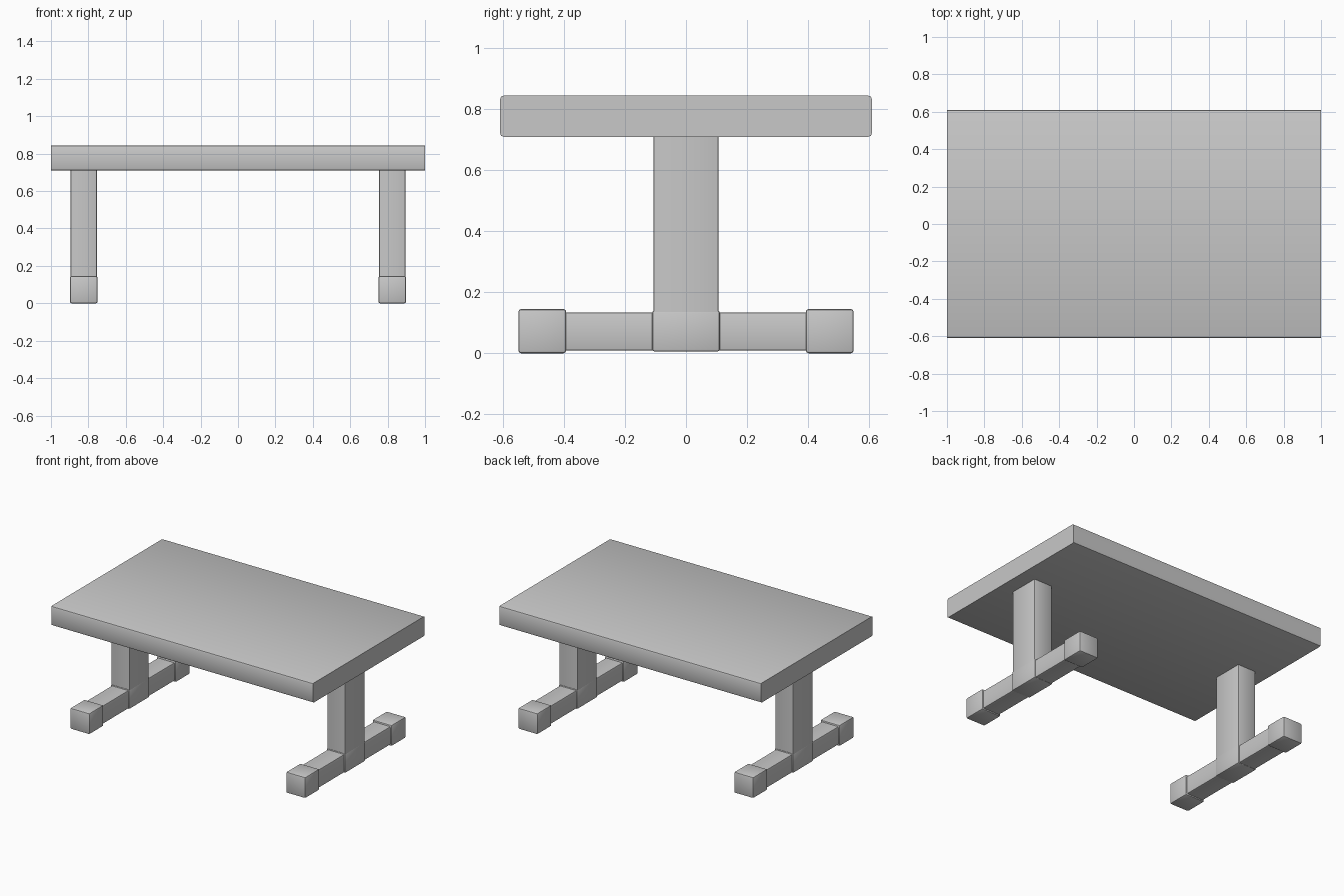
import bpy

if "Cube" in bpy.data.objects:
    bpy.data.objects.remove(bpy.data.objects["Cube"])

grey = bpy.data.materials.new("light_grey")
grey.diffuse_color = (0.58, 0.58, 0.58, 1)
grey.use_nodes = True
grey.node_tree.nodes["Principled BSDF"].inputs["Base Color"].default_value = grey.diffuse_color


def finish(obj, name):
    obj.name = name
    obj.data.materials.append(grey)
    bpy.ops.object.shade_smooth_by_angle()


def block(name, lo, hi, bevel, axis=None):
    """Box between two corners; bevels all edges, or only those along one axis."""
    size = [b - a for a, b in zip(lo, hi)]
    bpy.ops.mesh.primitive_cube_add(size=1, location=[(a + b) / 2 for a, b in zip(lo, hi)])
    obj = bpy.context.object
    obj.scale = size
    bpy.ops.object.transform_apply(location=False, rotation=False, scale=True)
    mod = obj.modifiers.new("soft_edges", "BEVEL")
    mod.width = bevel
    mod.segments = 2
    if axis is not None:
        # weight only the edges running along the chosen axis
        mod.limit_method = 'WEIGHT'
        weights = obj.data.attributes.new("bevel_weight_edge", 'FLOAT', 'EDGE')
        for e in obj.data.edges:
            d = obj.data.vertices[e.vertices[0]].co - obj.data.vertices[e.vertices[1]].co
            weights.data[e.index].value = 1.0 if abs(d[axis]) > 1e-4 else 0.0
    bpy.ops.object.modifier_apply(modifier=mod.name)
    finish(obj, name)
    return obj


# Table top: long edges rounded, ends cut square
block("table_top", (-1, -0.61, 0.71), (1, 0.61, 0.845), 0.012, axis=0)

# Two T-shaped trestles
for side, s in (("left", -1), ("right", 1)):
    cx = 0.825 * s
    # Upright post
    block(side + "_post", (cx - 0.07, -0.107, 0.12), (cx + 0.07, 0.107, 0.712), 0.006, axis=2)
    # Foot rail with a slightly wider centre block
    block(side + "_foot_rail", (cx - 0.064, -0.42, 0.009), (cx + 0.064, 0.42, 0.134), 0.006, axis=1)
    block(side + "_foot_centre", (cx - 0.071, -0.111, 0.006), (cx + 0.071, 0.111, 0.14), 0.007)
    # End pads
    for end, e in (("front", -1), ("back", 1)):
        y0, y1 = sorted((0.393 * e, 0.55 * e))
        block(f"{side}_{end}_foot_pad", (cx - 0.074, y0, 0), (cx + 0.074, y1, 0.145), 0.009)
